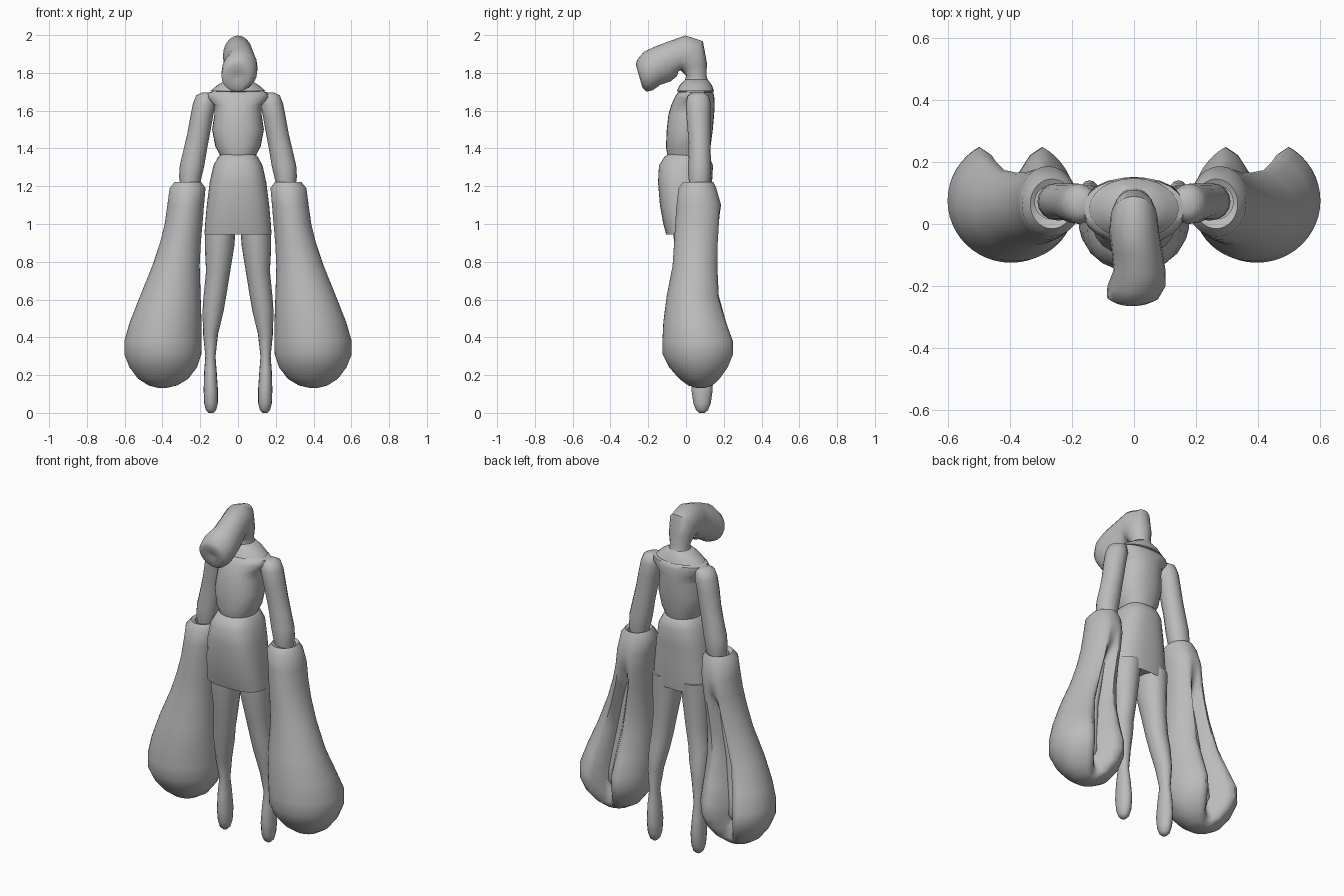
import bpy, bmesh, math
from mathutils import Vector

grey = bpy.data.materials.new("plain grey")
grey.diffuse_color = (0.5, 0.5, 0.5, 1)


def loft(name, rings, n=20, power=2.0, mirror=False, angle=50):
    """Skin rings of (x, y, z, rx, ry, tilt, groove depth, groove half width)."""
    bm = bmesh.new()
    loops = []
    for ring in rings:
        x, y, z, rx, ry, tilt, depth, width = (tuple(ring) + (0,) * 8)[:8]
        t = math.radians(tilt)
        v = Vector((0, math.cos(t), math.sin(t)))
        loop = []
        for i in range(n):
            a = 2 * math.pi * i / n
            c, s = math.cos(a), math.sin(a)
            k = 1 / (abs(c) ** power + abs(s) ** power) ** (1 / power)
            if depth:
                off = abs(math.degrees(a) - 90)
                k *= 1 - depth * max(0, min(1, (width - off) / (width * 0.6)))
            p = Vector((x + rx * k * c, y, z)) + v * (ry * k * s)
            loop.append(bm.verts.new(p))
        loops.append(loop)
    for a, b in zip(loops, loops[1:]):
        for i in range(n):
            j = (i + 1) % n
            bm.faces.new((a[i], a[j], b[j], b[i]))
    bm.faces.new(loops[0])
    bm.faces.new(loops[-1])
    bmesh.ops.recalc_face_normals(bm, faces=bm.faces)
    me = bpy.data.meshes.new(name)
    bm.to_mesh(me)
    bm.free()
    me.materials.append(grey)
    ob = bpy.data.objects.new(name, me)
    bpy.context.collection.objects.link(ob)
    bpy.ops.object.select_all(action='DESELECT')
    ob.select_set(True)
    bpy.context.view_layer.objects.active = ob
    bpy.ops.object.shade_smooth_by_angle(angle=math.radians(angle))
    if mirror:
        ob.modifiers.new("mirror", 'MIRROR').use_bisect_axis[0] = False
    return ob


# neck, head and forward snout in one bent tube
loft("head", [
    (0, .055, 1.70, .09, .09, 0), (0, .055, 1.745, .062, .066, 0),
    (0, .055, 1.785, .055, .054, 0), (0, .04, 1.835, .068, .073, 15),
    (0, .02, 1.885, .076, .108, 50), (0, -.025, 1.89, .08, .11, 78),
    (.01, -.09, 1.86, .082, .105, 95), (.018, -.15, 1.838, .084, .102, 98),
    (.008, -.20, 1.81, .094, .105, 102), (-.003, -.235, 1.785, .085, .088, 106),
    (-.005, -.248, 1.782, .06, .062, 106), (-.005, -.235, 1.782, .02, .02, 106)])

# torso from waist to shoulders
loft("torso", [
    (0, .01, 1.33, .09, .10), (0, .01, 1.37, .098, .11),
    (0, .012, 1.41, .12, .118), (0, .02, 1.50, .137, .122),
    (0, .028, 1.58, .125, .121), (0, .037, 1.63, .125, .115),
    (0, .045, 1.67, .165, .105), (0, .05, 1.695, .16, .095),
    (0, .05, 1.71, .11, .07)], n=24, power=2.3)

# sloping collar round the neck
loft("collar", [
    (0, .05, 1.70, .12, .09), (0, .05, 1.705, .145, .098),
    (0, .052, 1.735, .11, .085), (0, .055, 1.765, .06, .06)], n=24)

# hips and short skirt
loft("skirt", [
    (0, .01, 1.375, .085, .095), (0, .005, 1.355, .105, .12),
    (0, .0, 1.31, .13, .143), (0, -.005, 1.22, .15, .143),
    (0, -.002, 1.10, .165, .136), (0, .005, 1.0, .174, .125),
    (0, .01, .945, .178, .115), (0, .015, .965, .155, .095)],
    n=28, power=2.7)

# legs with narrow ankles and long feet
loft("leg", [
    (.092, .03, 1.0, .082, .10), (.098, .03, .88, .078, .092),
    (.105, .04, .75, .064, .075), (.122, .048, .62, .06, .062),
    (.132, .06, .54, .056, .06), (.145, .075, .42, .04, .052),
    (.146, .085, .3, .027, .035), (.146, .085, .22, .033, .048),
    (.144, .085, .12, .038, .056), (.143, .085, .05, .036, .046),
    (.143, .085, .015, .027, .032), (.143, .085, 0, .012, .014)],
    n=16, mirror=True)

# upper arms
loft("upper_arm", [
    (.168, .065, 1.695, .025, .03), (.172, .065, 1.68, .05, .055),
    (.178, .065, 1.64, .06, .065), (.192, .066, 1.57, .06, .064),
    (.208, .07, 1.48, .06, .06), (.225, .072, 1.40, .062, .058),
    (.243, .072, 1.31, .065, .061), (.252, .072, 1.25, .06, .06),
    (.256, .072, 1.17, .045, .048)], n=16, mirror=True)

# bulging hanging sleeves, split down the back
loft("sleeve", [
    (.265, .07, 1.16, .06, .06), (.265, .07, 1.212, .055, .055),
    (.265, .065, 1.222, .07, .08), (.267, .06, 1.19, .095, .1),
    (.277, .068, 1.10, .097, .118), (.288, .063, 1.0, .1, .12, 0, .15, 20),
    (.305, .057, .90, .108, .12, 0, .55, 22), (.328, .052, .78, .125, .123, 0, .65, 22),
    (.358, .043, .62, .16, .145, 0, .7, 23), (.383, .058, .48, .19, .178, 0, .72, 25),
    (.397, .075, .38, .205, .2, 0, .75, 27), (.398, .076, .31, .204, .2, 0, .75, 27),
    (.396, .077, .24, .178, .165, 0, .65, 26), (.396, .077, .18, .132, .112, 0, .3, 24),
    (.398, .077, .145, .075, .065), (.4, .077, .133, .025, .025)],
    n=48, mirror=True, angle=60)

# thin forearms hanging inside the split sleeves
loft("forearm", [
    (.275, .08, 1.10, .03, .03), (.305, .082, .90, .027, .03),
    (.358, .085, .62, .027, .03), (.39, .11, .38, .032, .034),
    (.394, .115, .31, .032, .034), (.395, .115, .28, .015, .017)],
    n=12, mirror=True)
